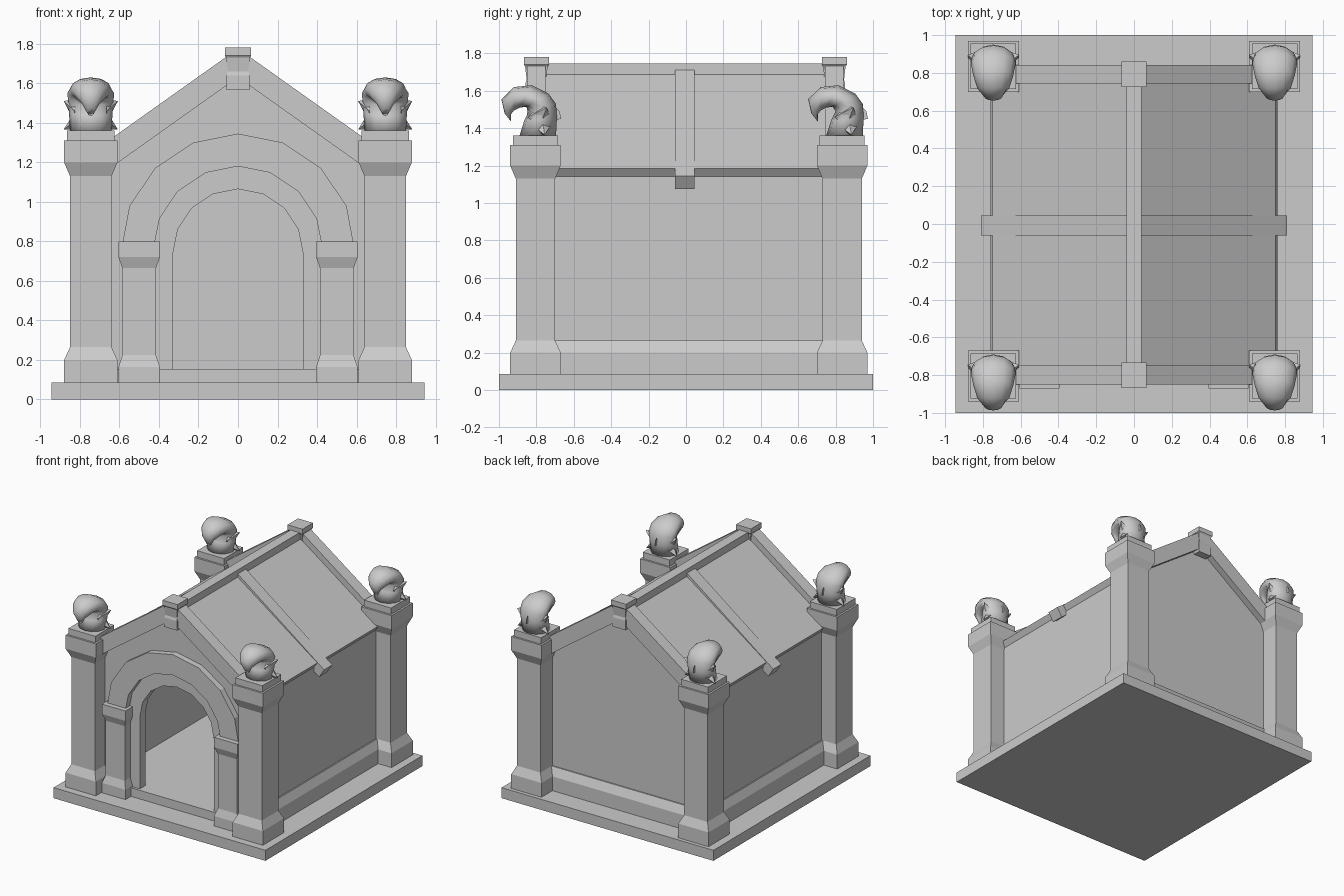
import bpy, bmesh
from math import pi, cos, sin
from mathutils import Vector

cube = bpy.data.objects.get("Cube")
if cube:
    bpy.data.objects.remove(cube, do_unlink=True)

# One stone colour for everything
stone = bpy.data.materials.new("grey_stone")
stone.use_nodes = True
grey = (0.6, 0.6, 0.6, 1)
stone.diffuse_color = grey
stone.node_tree.nodes["Principled BSDF"].inputs["Base Color"].default_value = grey


def finish(name, bm):
    bmesh.ops.recalc_face_normals(bm, faces=bm.faces)
    mesh = bpy.data.meshes.new(name)
    bm.to_mesh(mesh)
    bm.free()
    mesh.materials.append(stone)
    ob = bpy.data.objects.new(name, mesh)
    bpy.context.collection.objects.link(ob)
    return ob


def prism(name, outline, y0, y1):
    """Extrude an x-z outline from y0 to y1."""
    bm = bmesh.new()
    face = bm.faces.new([bm.verts.new((x, y0, z)) for x, z in outline])
    new = bmesh.ops.extrude_face_region(bm, geom=[face])["geom"]
    verts = [g for g in new if isinstance(g, bmesh.types.BMVert)]
    bmesh.ops.translate(bm, verts=verts, vec=(0, y1 - y0, 0))
    return finish(name, bm)


def box(name, x0, x1, y0, y1, z0, z1):
    return prism(name, [(x0, z0), (x1, z0), (x1, z1), (x0, z1)], y0, y1)


def loft(name, rings):
    """Skin matching rings of points and cap both ends."""
    bm = bmesh.new()
    rows = [[bm.verts.new(p) for p in ring] for ring in rings]
    n = len(rows[0])
    for a, b in zip(rows, rows[1:]):
        for i in range(n):
            j = (i + 1) % n
            bm.faces.new((a[i], a[j], b[j], b[i]))
    bm.faces.new(rows[0])
    bm.faces.new(rows[-1])
    return finish(name, bm)


def square_column(name, x, y, profile):
    """Square column from (half width, height) pairs."""
    corners = [(-1, -1), (1, -1), (1, 1), (-1, 1)]
    return loft(name, [[(x + h * a, y + h * b, z) for a, b in corners]
                       for h, z in profile])


def arc(radius, centre_z, steps=8):
    return [(radius * cos(pi * i / steps), centre_z + radius * sin(pi * i / steps))
            for i in range(steps + 1)]


def mirror_x(outline, side):
    return [(side * x, z) for x, z in outline]


FRONT, BACK, WALL = -0.78, 0.79, 0.72
EAVE, APEX, FLOOR, BASE = 1.15, 1.65, 0.155, 0.085

# Base and floor
box("base_slab", -0.945, 0.945, -1, 1, 0, BASE)
box("floor", -WALL, WALL, FRONT - 0.02, BACK, BASE, FLOOR)

# Walls, with the arched doorway cut into the front outline
gable = [(WALL, EAVE), (0, APEX), (-WALL, EAVE)]
door = [(0.33, FLOOR)] + arc(0.33, 0.735) + [(-0.33, FLOOR)]
prism("front_wall", [(-WALL, FLOOR)] + door[::-1] + [(WALL, FLOOR)] + gable,
      FRONT, FRONT + 0.07)
prism("back_wall", [(-WALL, BASE), (WALL, BASE)] + gable, BACK - 0.06, BACK)
skirt = [(0, BASE), (0.04, BASE), (0.04, 0.2), (0.01, 0.265), (0, 0.265)]
for side, label in ((1, "left"), (-1, "right")):
    box(label + "_wall", side * WALL, side * (WALL - 0.06), FRONT, BACK, BASE, EAVE)
    prism(label + "_wall_skirt", mirror_x([(WALL + x, z) for x, z in skirt], side),
          FRONT, BACK)
loft("back_wall_skirt", [[(x, BACK + d, z) for d, z in skirt] for x in (-WALL, WALL)])

# Roof slopes and the strap over the middle
for side, label in ((1, "left"), (-1, "right")):
    slope = [(0, 1.715), (0.75, 1.185), (0.711, 1.13), (0, 1.633)]
    prism(label + "_roof", mirror_x(slope, side), -0.78, 0.78)
    strap = [(0, 1.742), (0.81, 1.145), (0.765, 1.075), (0, 1.63)]
    prism(label + "_roof_strap", mirror_x(strap, side), -0.06, 0.045)
box("ridge_beam", -0.04, 0.04, -0.75, 0.76, 1.66, 1.745)

# Gable trims and keystones at both ends
for y, end in ((-0.8, "front"), (0.793, "back")):
    for side, label in ((1, "left"), (-1, "right")):
        trim = [(0, 1.776), (0.70, 1.279), (0.70, 1.133), (0, 1.63)]
        prism(f"{end}_{label}_gable_trim", mirror_x(trim, side), y - 0.05, y + 0.05)
    square_column(end + "_keystone", 0, y, [
        (0.058, 1.565), (0.058, 1.64), (0.052, 1.66), (0.06, 1.73),
        (0.067, 1.74), (0.067, 1.78)])

# Door surround: moulded arch on two short pilasters
prism("door_arch", [(0.592, 0.75)] + arc(0.595, 0.75)[1:-1] + [(-0.592, 0.75)]
      + arc(0.43, 0.75)[::-1], -0.83, FRONT + 0.03)
for side, label in ((1, "left"), (-1, "right")):
    square_column(label + "_door_pilaster", side * 0.5, -0.765, [
        (0.105, BASE), (0.105, 0.165), (0.085, 0.225),
        (0.085, 0.665), (0.105, 0.72), (0.105, 0.8)])

# Carved bird head: (front y, front z), (back y, back z), half width
head_sections = [
    ((-0.085, 1.36), (0.11, 1.36), 0.105), ((-0.06, 1.44), (0.115, 1.455), 0.11),
    ((-0.035, 1.49), (0.11, 1.53), 0.115), ((-0.05, 1.515), (0.07, 1.585), 0.118),
    ((-0.085, 1.51), (-0.02, 1.63), 0.105), ((-0.115, 1.495), (-0.115, 1.62), 0.085),
    ((-0.13, 1.475), (-0.182, 1.555), 0.05), ((-0.13, 1.435), (-0.165, 1.48), 0.018)]


def bird_head(name, x, y):
    rings = []
    for (fy, fz), (by, bz), w in head_sections:
        ring = []
        for i in range(12):
            a = 2 * pi * i / 12
            t = (1 + cos(a)) / 2
            ring.append((x + w * sin(a), y + fy + (by - fy) * t, fz + (bz - fz) * t))
        rings.append(ring)
    ob = loft(name, rings)
    for poly in ob.data.polygons:
        poly.use_smooth = True


def tuft(name, root, tip, size):
    """Pointed feather: a flat diamond drawn out to a tip."""
    bm = bmesh.new()
    root = Vector(root)
    ring = [bm.verts.new(root + Vector(d) * size)
            for d in ((0, -1, 0), (0, 0, 1), (0, 1, 0), (0, 0, -1))]
    point = bm.verts.new(tip)
    for i in range(4):
        bm.faces.new((ring[i], ring[(i + 1) % 4], point))
    bm.faces.new(ring)
    finish(name, bm)


# Corner pillars, each with a plinth and a head facing forward
for y, end in ((-0.805, "front"), (0.835, "back")):
    for side, label in ((1, "left"), (-1, "right")):
        name, x = f"{end}_{label}", side * 0.745
        square_column(name + "_pillar", x, y, [
            (0.135, BASE), (0.135, 0.2), (0.105, 0.265),
            (0.105, 1.13), (0.135, 1.2), (0.135, 1.31)])
        square_column(name + "_plinth", x, y, [(0.12, 1.31), (0.12, 1.362)])
        bird_head(name + "_head", x, y)
        for s in (-1, 1):
            tuft(f"{name}_upper_tuft_{s}", (x + s * 0.08, y + 0.02, 1.46),
                 (x + s * 0.137, y + 0.06, 1.51), 0.06)
            tuft(f"{name}_lower_tuft_{s}", (x + s * 0.07, y + 0.03, 1.42),
                 (x + s * 0.138, y + 0.05, 1.365), 0.055)
        tuft(name + "_nape_tuft", (x, y + 0.08, 1.49), (x, y + 0.137, 1.45), 0.05)
